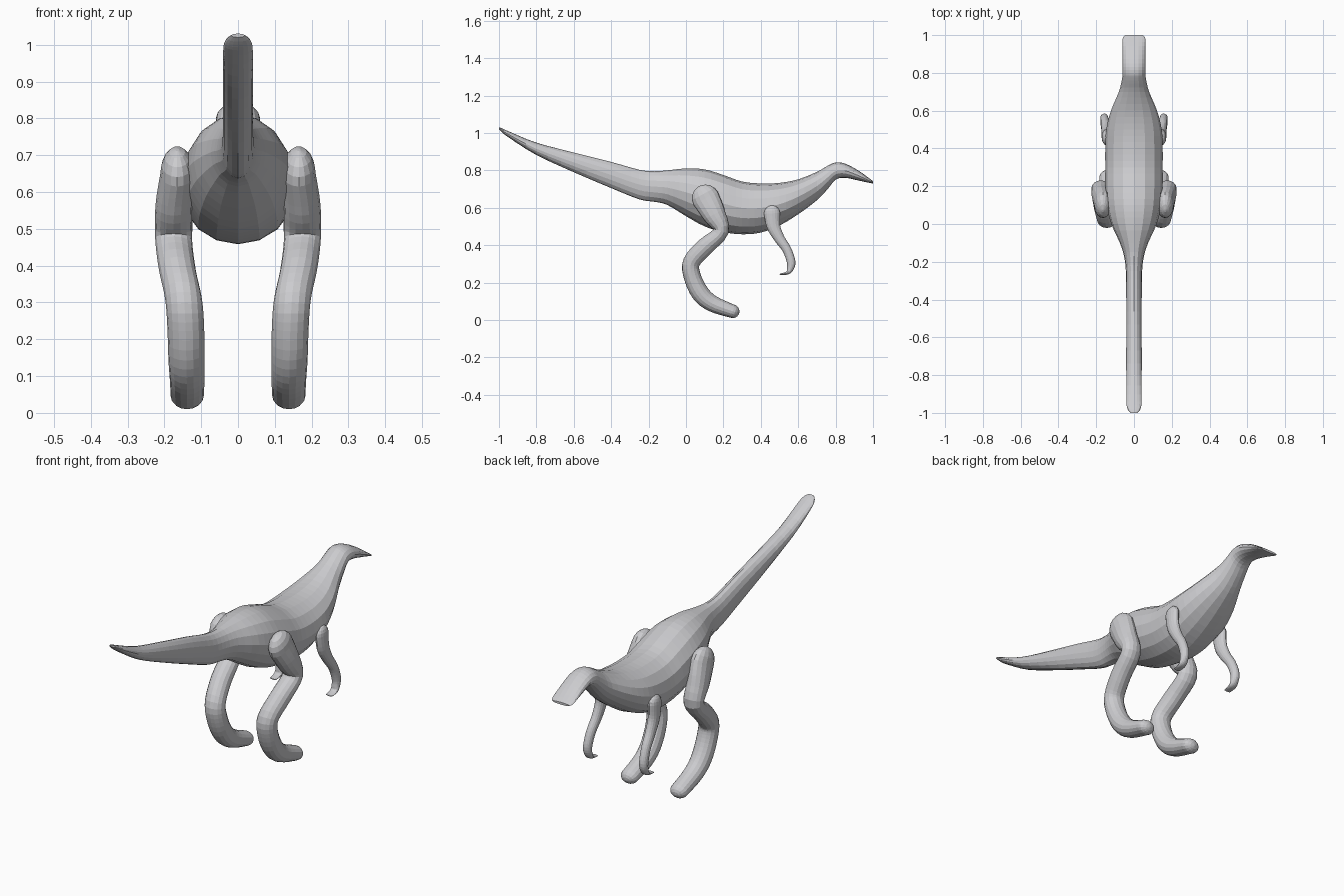
import bpy, bmesh, math
from mathutils import Vector

cube = bpy.data.objects.get("Cube")
if cube:
    bpy.data.objects.remove(cube, do_unlink=True)

skin = bpy.data.materials.new("light grey skin")
skin.use_nodes = True
GREY = (0.6, 0.6, 0.62, 1)
skin.diffuse_color = GREY
skin.node_tree.nodes["Principled BSDF"].inputs["Base Color"].default_value = GREY
SIDES = 16


def resample(points, steps):
    """Catmull-Rom curve through tuples of any length."""
    out = []
    last = len(points) - 1
    for i in range(last):
        a, b, c, d = (points[min(max(j, 0), last)] for j in range(i - 1, i + 3))
        for s in range(steps):
            t = s / steps
            out.append([0.5 * (2 * q + (r - p) * t + (2 * p - 5 * q + 4 * r - w) * t ** 2
                               + (3 * q - p - 3 * r + w) * t ** 3)
                        for p, q, r, w in zip(a, b, c, d)])
    out.append(list(points[-1]))
    return out


def loft(name, rings):
    """Skin elliptical rings given as (centre, normal, half width, half height)."""
    bm = bmesh.new()
    loops = []
    for centre, normal, width, height in rings:
        loop = []
        for k in range(SIDES):
            a = math.tau * k / SIDES
            loop.append(bm.verts.new(centre + Vector((math.sin(a) * width, 0, 0))
                                     + normal * math.cos(a) * height))
        loops.append(loop)
    for p, q in zip(loops, loops[1:]):
        for k in range(SIDES):
            n = (k + 1) % SIDES
            bm.faces.new((p[k], p[n], q[n], q[k]))
    bm.faces.new(loops[0])
    bm.faces.new(loops[-1])
    bmesh.ops.recalc_face_normals(bm, faces=bm.faces)
    mesh = bpy.data.meshes.new(name)
    bm.to_mesh(mesh)
    bm.free()
    mesh.materials.append(skin)
    obj = bpy.data.objects.new(name, mesh)
    bpy.context.collection.objects.link(obj)
    return obj


def limb(name, path, side):
    """Tube with rounded ends along (x, y, z, half width, radius) points."""
    pts = resample(path, 4)
    rings = []
    for i, (x, y, z, w, r) in enumerate(pts):
        a, b = pts[max(i - 1, 0)], pts[min(i + 1, len(pts) - 1)]
        tangent = Vector((0, b[1] - a[1], b[2] - a[2])).normalized()
        normal = Vector((0, -tangent.z, tangent.y))
        rings.append((Vector((x * side, y, z)), normal, w, r))
        if i in (0, len(pts) - 1):
            direction = -1 if i == 0 else 1
            cap = []
            for step in range(1, 5):
                a = math.radians(21 * step)
                cap.append((Vector((x * side, y, z)) + tangent * direction * r * math.sin(a),
                            normal, w * math.cos(a), r * math.cos(a)))
            rings = cap[::-1] + rings if i == 0 else rings + cap
    return loft(name, rings)


# Body, tail and head: y, top, bottom, half width
body = [
    (-1.0, 1.03, 1.02, 0.018), (-0.98, 1.023, 1.0, 0.034), (-0.94, 1.005, 0.97, 0.04),
    (-0.8, 0.948, 0.882, 0.041), (-0.6, 0.895, 0.79, 0.041), (-0.4, 0.845, 0.705, 0.041),
    (-0.25, 0.803, 0.645, 0.043), (-0.17, 0.795, 0.632, 0.053), (-0.1, 0.80, 0.615, 0.075),
    (0, 0.81, 0.555, 0.12), (0.1, 0.805, 0.50, 0.145), (0.2, 0.775, 0.47, 0.152),
    (0.3, 0.74, 0.458, 0.152), (0.4, 0.73, 0.467, 0.152), (0.5, 0.733, 0.505, 0.147),
    (0.6, 0.752, 0.565, 0.122), (0.7, 0.792, 0.64, 0.08), (0.76, 0.826, 0.703, 0.065),
    (0.8, 0.842, 0.75, 0.06), (0.85, 0.836, 0.76, 0.06), (0.92, 0.80, 0.746, 0.06),
    (0.98, 0.757, 0.733, 0.06), (1.0, 0.742, 0.73, 0.048),
]
up = Vector((0, 0, 1))
loft("body", [(Vector((0, y, (top + low) / 2)), up, w, (top - low) / 2)
              for y, top, low, w in resample(body, 3)])

# Limbs: x, y, z, half width, radius
leg = [
    (0.165, 0.105, 0.65, 0.046, 0.074), (0.174, 0.15, 0.565, 0.05, 0.062),
    (0.175, 0.188, 0.475, 0.05, 0.041), (0.165, 0.10, 0.39, 0.05, 0.047),
    (0.148, 0.03, 0.31, 0.05, 0.046), (0.142, 0.033, 0.235, 0.05, 0.046),
    (0.14, 0.075, 0.145, 0.049, 0.048), (0.138, 0.14, 0.088, 0.047, 0.044),
    (0.138, 0.25, 0.046, 0.045, 0.036),
]
arm = [
    (0.147, 0.46, 0.57, 0.024, 0.043), (0.148, 0.468, 0.50, 0.024, 0.036),
    (0.15, 0.50, 0.435, 0.023, 0.028), (0.154, 0.54, 0.375, 0.022, 0.024),
    (0.157, 0.562, 0.31, 0.021, 0.023), (0.157, 0.556, 0.27, 0.02, 0.017),
    (0.157, 0.54, 0.251, 0.02, 0.009), (0.157, 0.505, 0.244, 0.018, 0.004),
]
for label, side in (("left", 1), ("right", -1)):
    limb(label + "_leg", leg, side)
    limb(label + "_arm", arm, side)
